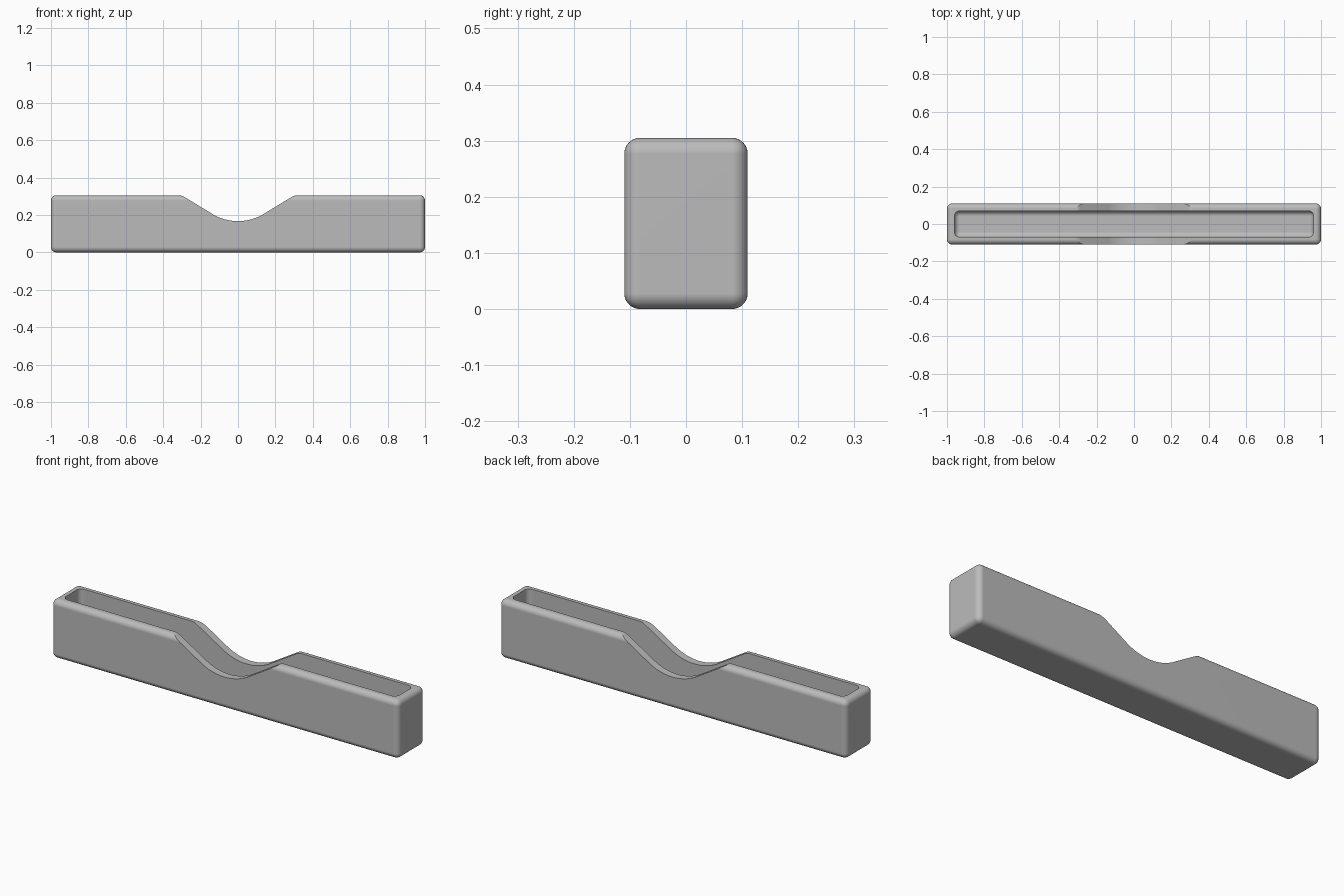
import bpy
import bmesh
from math import sin, cos, radians

default = bpy.data.objects.get("Cube")
if default:
    bpy.data.objects.remove(default, do_unlink=True)

HEIGHT = 0.305
WALL = 0.04
FILLET = 0.028

grey = bpy.data.materials.new("plain grey")
grey.use_nodes = True
colour = (0.5, 0.5, 0.5, 1)
grey.diffuse_color = colour
grey.node_tree.nodes["Principled BSDF"].inputs["Base Color"].default_value = colour


def add_object(name, bm):
    bmesh.ops.recalc_face_normals(bm, faces=bm.faces)
    mesh = bpy.data.meshes.new(name)
    bm.to_mesh(mesh)
    bm.free()
    mesh.materials.append(grey)
    obj = bpy.data.objects.new(name, mesh)
    bpy.context.collection.objects.link(obj)
    return obj


def rounded_box(name, half_x, half_y, low, high, radius):
    bm = bmesh.new()
    bmesh.ops.create_cube(bm, size=2)
    for v in bm.verts:
        v.co = (v.co.x * half_x, v.co.y * half_y, high if v.co.z > 0 else low)
    bmesh.ops.bevel(bm, geom=bm.edges[:], offset=radius, segments=8,
                    profile=0.5, affect='EDGES', clamp_overlap=True)
    return add_object(name, bm)


def notch_cutter(name):
    # Round valley with straight 30 degree flanks and softened shoulders
    slope, radius, bottom = radians(30), 0.265, 0.167
    right = [(radius * sin(slope * i / 12), bottom + radius * (1 - cos(slope * i / 12)))
             for i in range(13)]
    shoulder, soft = 0.318, 0.06
    right += [(shoulder - soft * sin(slope * (1 - i / 5)),
               HEIGHT - soft * (1 - cos(slope * (1 - i / 5)))) for i in range(5)]
    right += [(shoulder, HEIGHT + 0.001), (shoulder, HEIGHT + 0.1)]
    outline = [(-x, z) for x, z in reversed(right[1:])] + right
    bm = bmesh.new()
    face = bm.faces.new([bm.verts.new((x, -0.2, z)) for x, z in outline])
    side = bmesh.ops.extrude_face_region(bm, geom=[face])["geom"]
    bmesh.ops.translate(bm, vec=(0, 0.4, 0),
                        verts=[g for g in side if isinstance(g, bmesh.types.BMVert)])
    return add_object(name, bm)


# Outer body, hollowed from above and dipped in the middle
tray = rounded_box("tray", 1, 0.11, 0, HEIGHT, FILLET)
cutters = [rounded_box("cavity_cutter", 1 - WALL, 0.11 - WALL, WALL, 0.5, FILLET),
           notch_cutter("notch_cutter")]

bpy.context.view_layer.objects.active = tray
tray.select_set(True)
for cutter in cutters:
    cutter.hide_render = True
    mod = tray.modifiers.new(cutter.name, 'BOOLEAN')
    mod.operation = 'DIFFERENCE'
    mod.solver = 'EXACT'
    mod.object = cutter
    bpy.ops.object.modifier_apply(modifier=mod.name)
    bpy.data.objects.remove(cutter, do_unlink=True)

# Smooth fillets beside flat walls
bpy.ops.object.shade_smooth_by_angle(angle=radians(28))
weighted = tray.modifiers.new("weighted_normals", 'WEIGHTED_NORMAL')
weighted.keep_sharp = True
